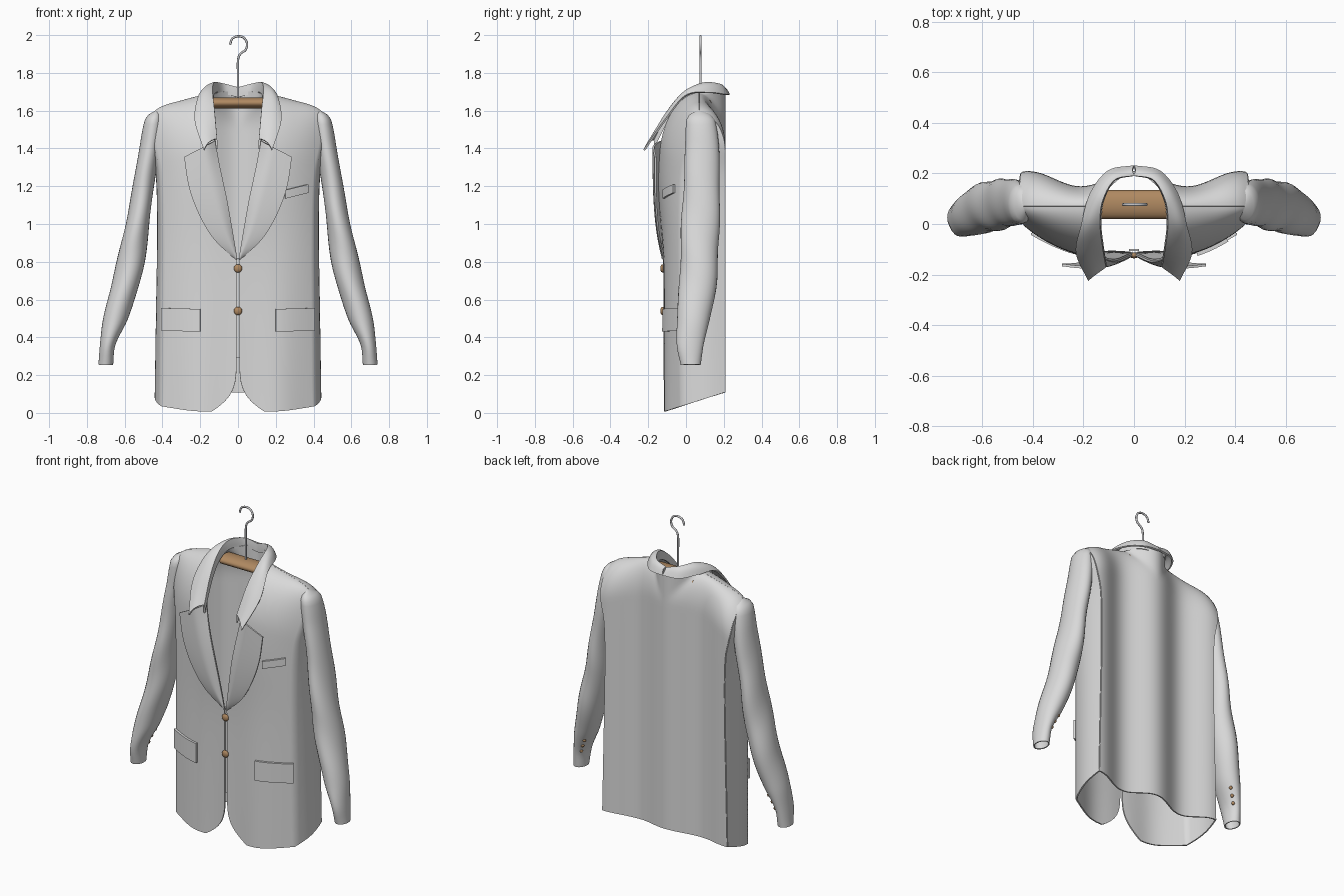
import bpy, bmesh, math
from mathutils import Vector

if "Cube" in bpy.data.objects:
    bpy.data.objects.remove(bpy.data.objects["Cube"])


def material(name, rgb):
    m = bpy.data.materials.new(name)
    m.use_nodes = True
    m.diffuse_color = (*rgb, 1)
    m.node_tree.nodes["Principled BSDF"].inputs["Base Color"].default_value = (*rgb, 1)
    return m


CLOTH = material("light grey cloth", (0.7, 0.7, 0.7))
WOOD = material("brown wood", (0.43, 0.25, 0.12))
METAL = material("grey metal", (0.6, 0.6, 0.62))


def lerp(a, b, t):
    return a + (b - a) * t


def curve(keys, t):
    """Smooth interpolation through (key, value...) tuples."""
    t = min(max(t, keys[0][0]), keys[-1][0])
    i = 0
    while i < len(keys) - 2 and t > keys[i + 1][0]:
        i += 1
    a, b = keys[i], keys[i + 1]
    p, q = keys[max(i - 1, 0)], keys[min(i + 2, len(keys) - 1)]
    h = b[0] - a[0]
    s = (t - a[0]) / h
    out = []
    for k in range(1, len(a)):
        ma = (b[k] - p[k]) / (b[0] - p[0]) * h
        mb = (q[k] - a[k]) / (q[0] - a[0]) * h
        out.append((2*s**3 - 3*s**2 + 1) * a[k] + (s**3 - 2*s**2 + s) * ma
                   + (3*s**2 - 2*s**3) * b[k] + (s**3 - s**2) * mb)
    return out[0] if len(out) == 1 else Vector(out)


def finish(name, bm, mat, mirror=False, thick=0):
    bmesh.ops.remove_doubles(bm, verts=bm.verts, dist=0.0001)
    bmesh.ops.recalc_face_normals(bm, faces=bm.faces)
    me = bpy.data.meshes.new(name)
    bm.to_mesh(me)
    bm.free()
    me.materials.append(mat)
    me.shade_smooth()
    ob = bpy.data.objects.new(name, me)
    bpy.context.collection.objects.link(ob)
    if mirror:
        ob.modifiers.new("Mirror", 'MIRROR').merge_threshold = 0.0005
    if thick:
        s = ob.modifiers.new("Solidify", 'SOLIDIFY')
        s.thickness, s.offset = thick, 0
    e = ob.modifiers.new("Edges", 'EDGE_SPLIT')
    e.split_angle = math.radians(55)


def sheet(name, nu, nv, fn, mirror=True, thick=0.008):
    """Cloth sheet from a function of u, v in 0..1."""
    bm = bmesh.new()
    grid = [[bm.verts.new(fn(i / nu, j / nv)) for i in range(nu + 1)] for j in range(nv + 1)]
    for r, s in zip(grid, grid[1:]):
        for i in range(nu):
            bm.faces.new((r[i], r[i + 1], s[i + 1], s[i]))
    finish(name, bm, CLOTH, mirror, thick)


def ball(name, loc, scale, mirror=False):
    bm = bmesh.new()
    bmesh.ops.create_uvsphere(bm, u_segments=16, v_segments=10, radius=1)
    bmesh.ops.scale(bm, verts=bm.verts, vec=scale)
    bmesh.ops.translate(bm, verts=bm.verts, vec=loc)
    finish(name, bm, WOOD, mirror)


# Torso shape rules
SEAM_Y = 0.07
SHOULDER = [(0, 1.71), (.14, 1.69), (.3, 1.65), (.41, 1.615), (.48, 1.56)]
SIDE = [(0, .405), (.5, .402), (1, .4), (1.3, .41), (1.5, .443), (1.7, .452)]
OPENING = [(.8, .008), (1.1, .058), (1.44, .125), (1.7, .135)]


def height(v):
    return .01 + 1.66 * v


def inner_x(z):
    if z < .28:
        return .008 + .15 * (1 - z / .28) ** 3.5
    return .008 if z < .8 else curve(OPENING, z)


def dome(dz, radius):
    return math.sqrt(max(0, 1 - max(0, 1 - dz / radius) ** 2))


def front_y(x, z):
    chest = .035 * math.exp(-((z - 1.25) / .3) ** 2) * max(0, 1 - x / .42)
    fold = .005 * math.sin(x * 22) * max(0, 1 - z)
    return -.115 - chest + .1 * (x / .42) ** 3 + fold


def back_y(x):
    return .175 + .03 * math.cos(2 * math.pi * x / .42)


def place(x, y, v, radius):
    """Set a panel point between the hem and the shoulder seam."""
    hem = .006 + .32 * (y + .115)
    top = curve(SHOULDER, x)
    f = dome((1 - v) * (top - hem), radius)
    if y > SEAM_Y and x < .14:
        f = max(f, math.sqrt(1 - (x / .14) ** 2))
    return Vector((x, SEAM_Y + (y - SEAM_Y) * f, lerp(hem, top, v)))


def spacing(v):
    return .5 - .5 * math.cos(math.pi * v)


def front(u, v):
    """Front from the opening edge, then round the side to the back seam."""
    v = spacing(v)
    z = height(v)
    out = curve(SIDE, z)
    x = lerp(inner_x(z), out, min(1, u / .75))
    p = place(x, front_y(x, z), v, .3)
    if u > .75:
        t = (u - .75) * 4
        p = p.lerp(back_edge(v), t)
        p.x += .02 * math.sin(math.pi * t) * min(1, (1 - v) * 5)
    return p


def back_edge(v):
    x = curve(SIDE, height(v)) + .022 * (1 - v)
    return place(x, back_y(x), v, .2)


def back(u, v):
    v = spacing(v)
    x = u * back_edge(v).x
    return place(x, back_y(x), v, .2)


sheet("front_panels", 32, 56, front)
sheet("back_panel", 28, 56, back)
sheet("front_placket", 2, 20, lambda u, v: (lerp(-.02, .02, u), -.102, lerp(.29, .82, v)), False)

# Sleeves: height, centre x, centre y, half width, half depth
SLEEVE = [(.255, .70, .025, .036, .05), (.36, .69, .022, .038, .068),
          (.5, .648, .04, .062, .085), (.705, .59, .065, .072, .096),
          (.92, .545, .073, .065, .098), (1.16, .508, .082, .053, .094),
          (1.4, .468, .085, .052, .086), (1.52, .45, .08, .048, .078),
          (1.57, .442, .075, .037, .062), (1.6, .428, .07, .005, .01)]


def sleeve(u, v):
    z = lerp(.255, 1.6, v)
    x, y, rx, ry = curve(SLEEVE, z)
    a = 2 * math.pi * u
    crease = 1 + .035 * math.sin(2 * a + 17 * z) * math.sin(math.pi * v)
    return x + rx * crease * math.cos(a), y + ry * crease * math.sin(a), z


sheet("sleeves", 28, 56, sleeve, thick=.006)
for i in range(3):
    ball("cuff_button", sleeve(.36, .08 + .03 * i), (.01, .01, .011), True)

# Lapels, rolled out from the opening edge
LAPEL_EDGE = [(0, .008, .81), (.25, .13, .925), (.5, .21, 1.06), (.75, .26, 1.2), (1, .285, 1.355)]


def lapel(u, v):
    zi = lerp(.82, 1.44, v)
    xi = inner_x(zi) - .003
    xo, zo = curve(LAPEL_EDGE, v)
    x, z = lerp(xi, xo, u), lerp(zi, zo, u)
    outer = -.124 - .05 * (1 - (1 - v) ** 3) + .012 * u * u
    roll = math.sin(math.pi / 2 * min(1, u * 2.5))
    return x, lerp(front_y(xi, zi) - .004, outer, roll), z


sheet("lapels", 14, 30, lapel, thick=.01)

# Collar: fold line and outer edge from the back centre to the front tip
FOLD = [(0, 0, .195, 1.72), (1, .08, .175, 1.74), (2, .128, .09, 1.745),
        (3, .138, 0, 1.70), (4, .128, -.09, 1.6), (5, .115, -.17, 1.45)]
EDGE = [(0, 0, .228, 1.685), (1, .1, .208, 1.685), (2, .17, .12, 1.695),
        (3, .205, 0, 1.68), (4, .228, -.11, 1.55), (5, .18, -.222, 1.39)]


def collar(u, v):
    fold, edge = curve(FOLD, 5 * v), curve(EDGE, 5 * v)
    if u < .25:
        stand = Vector((fold.x * .97, fold.y, fold.z - .05))
        return stand.lerp(fold, u * 4)
    t = (u - .25) / .75
    return fold.lerp(edge, t) + Vector((.006, -.002, .012)) * math.sin(math.pi * t)


sheet("collar", 12, 36, collar, thick=.01)


# Pockets laid over the front panels
def pocket(name, x0, x1, z0, z1, slant, mirror):
    def fn(u, v):
        x, z = lerp(x0, x1, u), lerp(z0, z1, v) + slant * u
        return x, front_y(x, z) - .012, z
    sheet(name, 12, 4, fn, mirror, .014)


pocket("pocket_flaps", .2, .405, .43, .55, .005, True)
pocket("breast_pocket", .25, .37, 1.135, 1.18, .03, False)

# Front buttons
for z in (.765, .54):
    ball("front_button", (0, -.124, z), (.022, .012, .022))

# Hanger bar: flattened cylinder across the neck
bm = bmesh.new()
bmesh.ops.create_cone(bm, cap_ends=True, segments=24, radius1=1, radius2=1, depth=.28)
for v in bm.verts:
    v.co = (v.co.z, .077 + .057 * v.co.y, 1.641 + .029 * v.co.x)
finish("hanger_bar", bm, WOOD)

# Hanger hook: bent wire
cu = bpy.data.curves.new("hanger_hook", 'CURVE')
cu.dimensions = '3D'
cu.bevel_depth, cu.bevel_resolution, cu.use_fill_caps = .006, 3, True
HOOK = [(0, 1.66), (0, 1.78), (0, 1.865), (.012, 1.9), (.04, 1.922), (.048, 1.955),
        (.032, 1.985), (.002, 1.994), (-.03, 1.982), (-.042, 1.95)]
keys = [(i, x, z) for i, (x, z) in enumerate(HOOK)]
sp = cu.splines.new('POLY')
sp.points.add(48)
for i, p in enumerate(sp.points):
    x, z = curve(keys, i / 48 * (len(HOOK) - 1))
    p.co = (x, .077, z, 1)
cu.materials.append(METAL)
bpy.context.collection.objects.link(bpy.data.objects.new("hanger_hook", cu))
